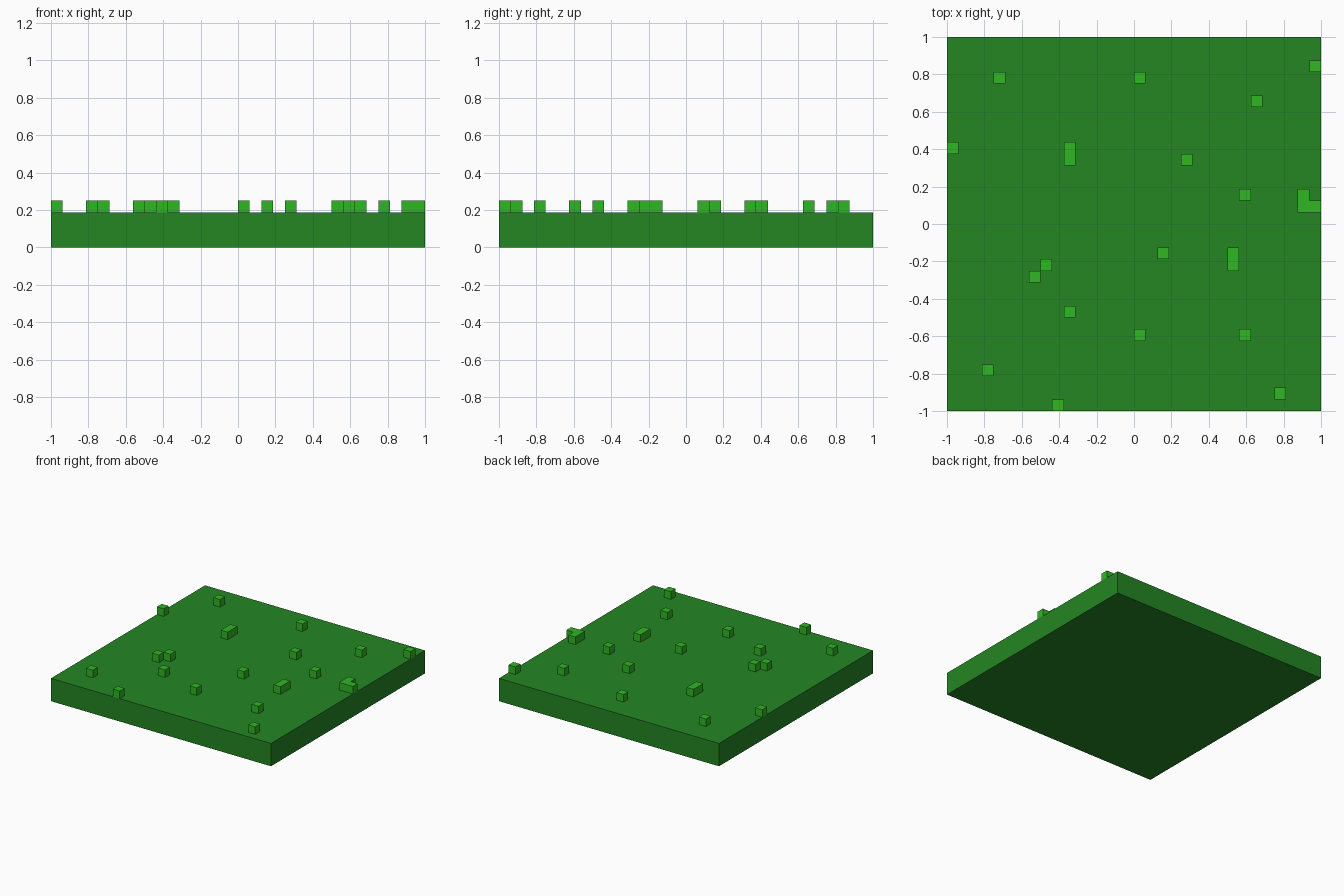
import bpy, bmesh, math

cube = bpy.data.objects.get("Cube")
if cube:
    bpy.data.objects.remove(cube, do_unlink=True)

CELL = 2 / 32          # the block is laid out on a 32 x 32 grid
BASE_TOP = 3 * CELL


def linear(c):
    c /= 255
    return c / 12.92 if c <= 0.04045 else ((c + 0.055) / 1.055) ** 2.4


def material(name, r, g, b):
    m = bpy.data.materials.new(name)
    m.use_nodes = True
    colour = (linear(r), linear(g), linear(b), 1)
    m.diffuse_color = colour
    m.node_tree.nodes["Principled BSDF"].inputs["Base Color"].default_value = colour
    return m


def finish(name, bm, mat):
    mesh = bpy.data.meshes.new(name)
    bm.to_mesh(mesh)
    bm.free()
    mesh.materials.append(mat)
    ob = bpy.data.objects.new(name, mesh)
    bpy.context.collection.objects.link(ob)
    return ob


dark_green = material("grass green", 35, 134, 35)
light_green = material("light grass green", 47, 182, 36)

# Ground slab
bm = bmesh.new()
bmesh.ops.create_cube(bm, size=1)
bmesh.ops.scale(bm, vec=(2, 2, BASE_TOP), verts=bm.verts)
bmesh.ops.translate(bm, vec=(0, 0, BASE_TOP / 2), verts=bm.verts)
finish("ground_slab", bm, dark_green)


def grass_tuft(name, cells):
    """Join neighbouring grid cells into one raised block, one cell high."""
    bm = bmesh.new()
    corners = [(0, 0), (1, 0), (1, 1), (0, 1)]
    sides = [(0, -1), (1, 0), (0, 1), (-1, 0)]

    def face(points):
        bm.faces.new([bm.verts.new((x * CELL - 1, y * CELL - 1, BASE_TOP + z * CELL))
                      for x, y, z in points])

    for cx, cy in cells:
        ring = [(cx + i, cy + j) for i, j in corners]
        face([(x, y, 1) for x, y in ring])
        for k, (dx, dy) in enumerate(sides):
            if (cx + dx, cy + dy) not in cells:
                a, b = ring[k], ring[(k + 1) % 4]
                face([(*a, 0), (*b, 0), (*b, 1), (*a, 1)])
    bmesh.ops.remove_doubles(bm, verts=bm.verts, dist=0.001)
    bmesh.ops.dissolve_limit(bm, angle_limit=math.radians(1),
                             verts=bm.verts, edges=bm.edges)
    finish(name, bm, light_green)


# Grass tufts: grid cells (column, row) counted from the front right corner
clumps = [
    [(4, 28)], [(16, 28)], [(31, 29)], [(26, 26)], [(0, 22)],
    [(10, 22), (10, 21)], [(20, 21)], [(25, 18)],
    [(30, 18), (30, 17), (31, 17)],
    [(18, 13)], [(24, 13), (24, 12)], [(8, 12)], [(7, 11)],
    [(10, 8)], [(16, 6)], [(25, 6)], [(3, 3)], [(28, 1)], [(9, 0)],
]
for i, cells in enumerate(clumps, 1):
    grass_tuft(f"grass_tuft_{i:02d}", cells)
